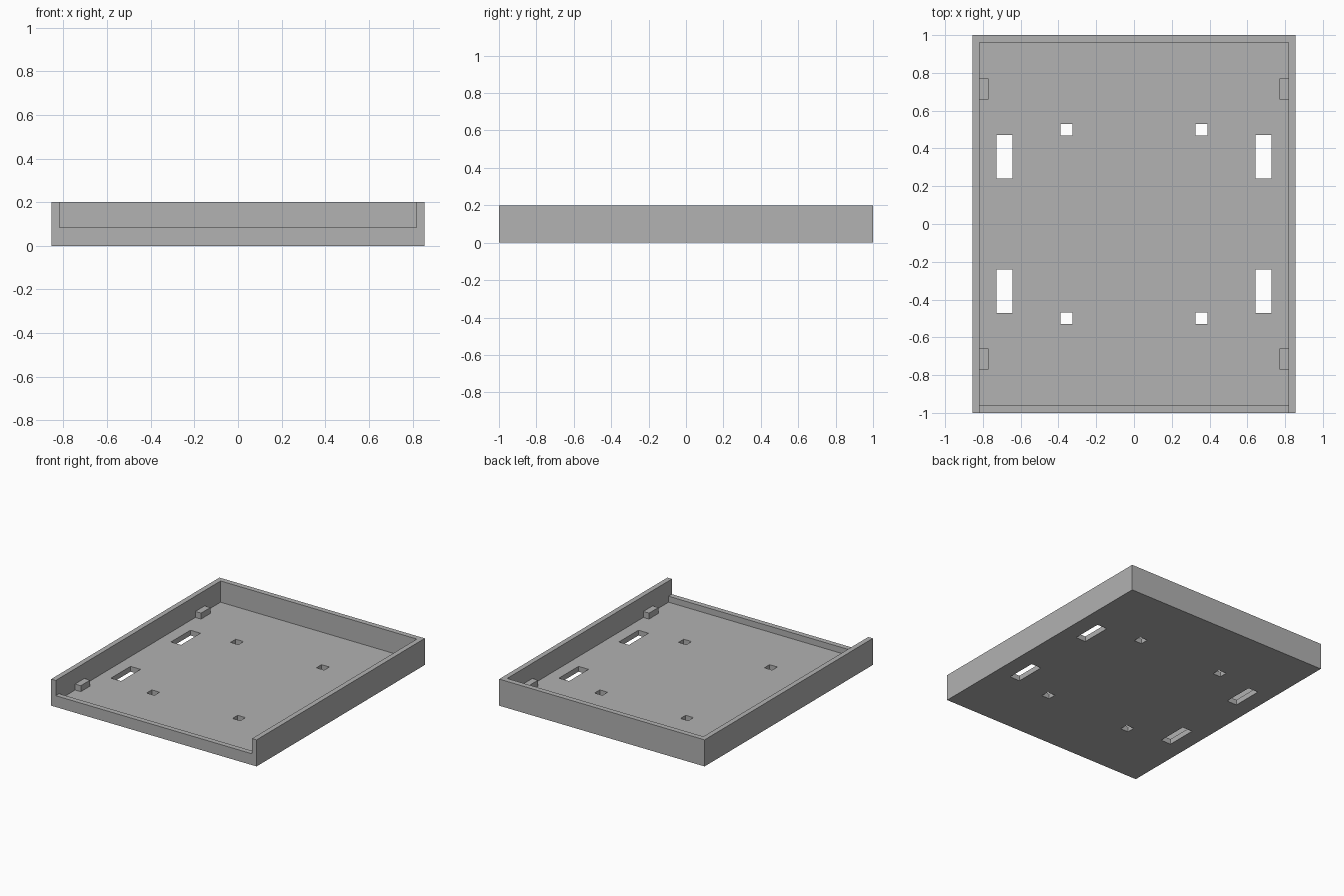
import bpy
import bmesh
from mathutils import Vector

cube = bpy.data.objects.get("Cube")
if cube:
    bpy.data.objects.remove(cube, do_unlink=True)

grey = bpy.data.materials.new("plain grey")
grey.use_nodes = True
colour = (0.445, 0.445, 0.445, 1)
grey.diffuse_color = colour
grey.node_tree.nodes["Principled BSDF"].inputs["Base Color"].default_value = colour

WIDTH, LENGTH, HEIGHT = 0.855, 1.0, 0.2    # half width, half length, full height
IN_X, IN_Y, FLOOR, LIP = 0.817, 0.96, 0.04, 0.085


def box(name, low, high):
    """Box spanning two opposite corners."""
    low, high = Vector(low), Vector(high)
    bm = bmesh.new()
    bmesh.ops.create_cube(bm, size=1)
    for v in bm.verts:
        v.co = (low + high) / 2 + v.co * (high - low)
    mesh = bpy.data.meshes.new(name)
    bm.to_mesh(mesh)
    bm.free()
    mesh.materials.append(grey)
    obj = bpy.data.objects.new(name, mesh)
    bpy.context.collection.objects.link(obj)
    return obj


def cut(target, low, high):
    """Subtract a box from the target."""
    cutter = box("cutter", low, high)
    cutter.hide_render = True
    mod = target.modifiers.new("cut", "BOOLEAN")
    mod.operation = "DIFFERENCE"
    mod.solver = "EXACT"
    mod.object = cutter
    bpy.context.view_layer.objects.active = target
    bpy.ops.object.modifier_apply(modifier=mod.name)
    bpy.data.objects.remove(cutter, do_unlink=True)


def span(sign, near, far):
    """Mirrored interval, returned in ascending order."""
    return sorted((sign * near, sign * far))


# Tray with a pocket and a lowered front wall
tray = box("tray", (-WIDTH, -LENGTH, 0), (WIDTH, LENGTH, HEIGHT))
cut(tray, (-IN_X, -IN_Y, FLOOR), (IN_X, IN_Y, 1))
cut(tray, (-IN_X, -2, LIP), (IN_X, 0, 1))

for sx, side in ((-1, "right"), (1, "left")):
    for sy, end in ((-1, "front"), (1, "back")):
        # Long slots and small square holes through the floor
        for xs, ys in (((0.643, 0.727), (0.24, 0.472)),
                       ((0.325, 0.39), (0.468, 0.53))):
            x0, x1 = span(sx, *xs)
            y0, y1 = span(sy, *ys)
            cut(tray, (x0, y0, -0.1), (x1, y1, 0.1))
        # Support blocks along the side walls
        x0, x1 = span(sx, 0.77, IN_X)
        y0, y1 = span(sy, 0.66, 0.77)
        box(f"{end}_{side}_support_block", (x0, y0, FLOOR), (x1, y1, LIP))
